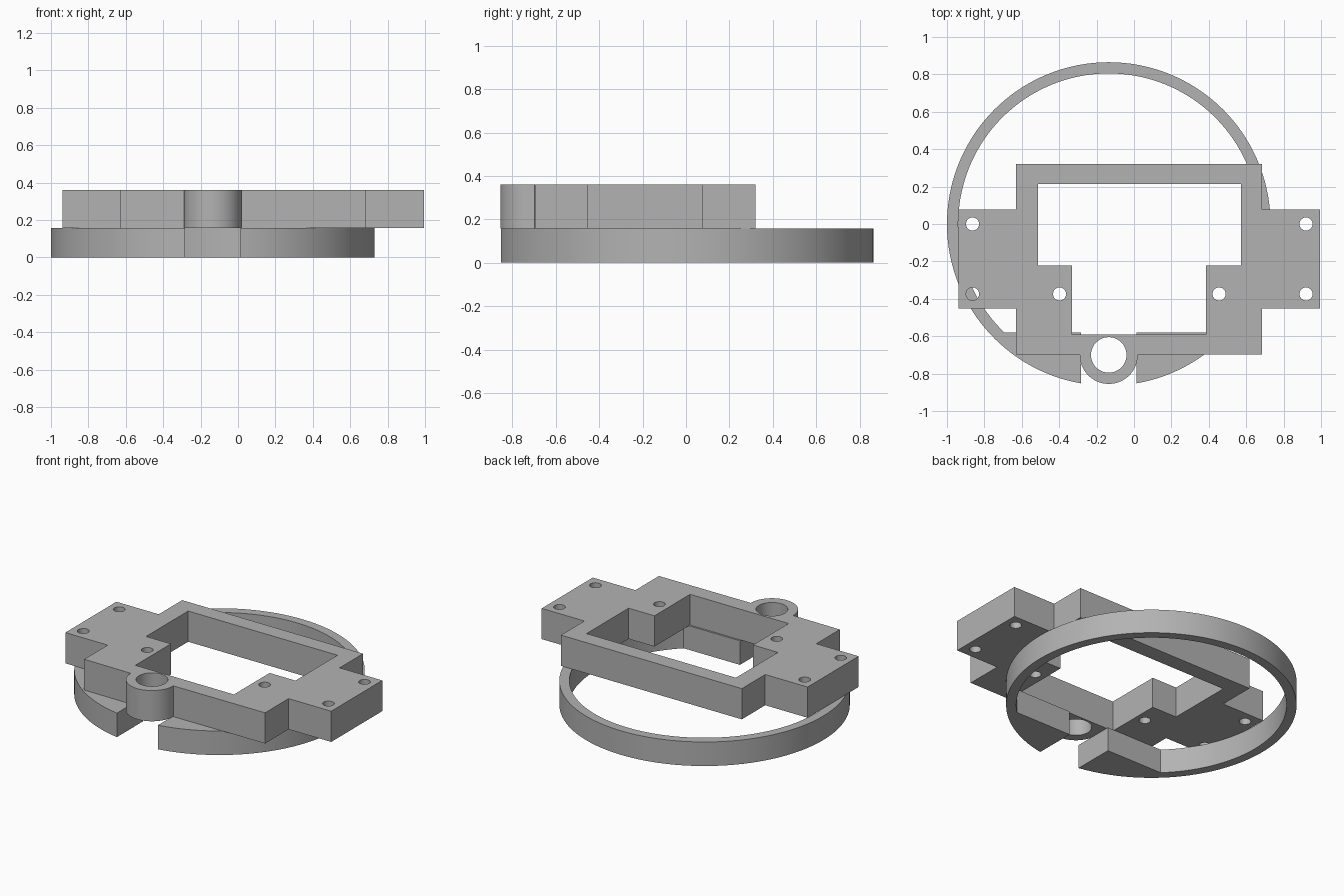
import bpy, bmesh
from math import cos, sin, acos, asin, pi, tau

cube = bpy.data.objects.get("Cube")
if cube:
    bpy.data.objects.remove(cube, do_unlink=True)

grey = bpy.data.materials.new("plain grey")
grey.use_nodes = True
colour = (0.45, 0.45, 0.45, 1)
grey.diffuse_color = colour
grey.node_tree.nodes["Principled BSDF"].inputs["Base Color"].default_value = colour


def arc(cx, cy, r, start, end, n):
    """Points along a circular arc, both ends included."""
    return [(cx + r * cos(start + (end - start) * i / n),
             cy + r * sin(start + (end - start) * i / n)) for i in range(n + 1)]


def circle(cx, cy, r, n):
    return arc(cx, cy, r, 0, tau, n)[:-1]


def slab(name, loops, z0, z1):
    """Extrude an outline, with holes, between two heights."""
    curve = bpy.data.curves.new(name, 'CURVE')
    curve.dimensions = '2D'
    curve.fill_mode = 'BOTH'
    curve.extrude = (z1 - z0) / 2
    for loop in loops:
        spline = curve.splines.new('POLY')
        spline.points.add(len(loop) - 1)
        for point, (x, y) in zip(spline.points, loop):
            point.co = (x, y, 0, 1)
        spline.use_cyclic_u = True
    source = bpy.data.objects.new(name + " outline", curve)
    bpy.context.collection.objects.link(source)
    bpy.context.view_layer.update()
    graph = bpy.context.evaluated_depsgraph_get()
    mesh = bpy.data.meshes.new_from_object(source.evaluated_get(graph))
    bpy.data.objects.remove(source, do_unlink=True)

    bm = bmesh.new()
    bm.from_mesh(mesh)
    bmesh.ops.remove_doubles(bm, verts=bm.verts, dist=0.0005)
    bmesh.ops.translate(bm, verts=bm.verts, vec=(0, 0, (z0 + z1) / 2))
    bmesh.ops.recalc_face_normals(bm, faces=bm.faces)
    bm.to_mesh(mesh)
    bm.free()
    mesh.name = name
    mesh.materials.clear()
    mesh.materials.append(grey)
    obj = bpy.data.objects.new(name, mesh)
    bpy.context.collection.objects.link(obj)
    bpy.ops.object.select_all(action='DESELECT')
    obj.select_set(True)
    bpy.context.view_layer.objects.active = obj
    bpy.ops.object.shade_smooth_by_angle(angle=pi / 6)


# Base ring: thin hoop with a filled front segment split by a gap
cx, outer, inner, chord = -0.135, 0.865, 0.805, -0.58
gap = 0.149
a = acos(gap / outer)
b = asin(-chord / inner)
ring = arc(cx, 0, outer, -a, pi + a, 128)
ring += [(cx - gap, chord)]
ring += arc(cx, 0, inner, pi + b, -b, 112)
ring += [(cx + gap, chord)]
slab("base_ring", [ring], 0, 0.158)

# Mounting plate: stepped frame with side ears and a round front boss
boss_y, boss_r = -0.70, 0.155
front, back = -0.697, 0.32
plate = [(0.685, front), (0.685, -0.453), (0.995, -0.453), (0.995, 0.077),
         (0.685, 0.077), (0.685, back), (-0.63, back), (-0.63, 0.077),
         (-0.938, 0.077), (-0.938, -0.453), (-0.63, -0.453), (-0.63, front)]
plate += arc(cx, boss_y, boss_r, pi, tau, 40)

# Window: wide at the back, narrower toward the front
window = [(-0.513, 0.215), (0.573, 0.215), (0.573, -0.222), (0.385, -0.222),
          (0.385, -0.592), (-0.332, -0.592), (-0.332, -0.222), (-0.513, -0.222)]

# Screw holes and boss bore
holes = [circle(x, y, 0.035, 32) for x in (-0.863, 0.92) for y in (0, -0.374)]
holes += [circle(x, -0.374, 0.035, 32) for x in (-0.398, 0.455)]
bore = circle(cx, boss_y, 0.095, 48)
slab("mounting_plate", [plate, window, bore] + holes, 0.158, 0.36)
